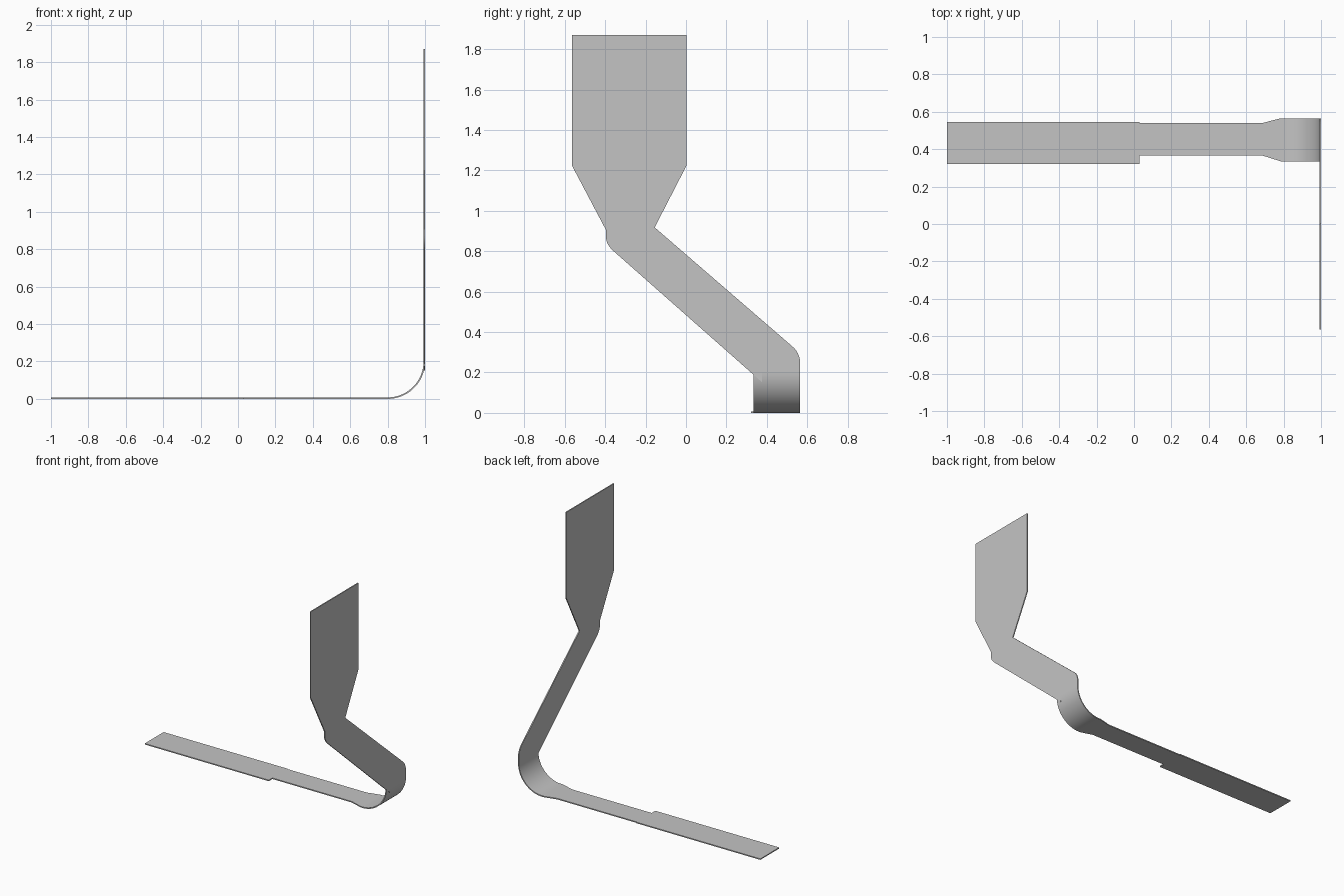
import bpy, bmesh, math
from mathutils import Vector

if "Cube" in bpy.data.objects:
    bpy.data.objects.remove(bpy.data.objects["Cube"])

THICK = 0.008
RADIUS = 0.2
FRONT, BACK = 0.335, 0.565      # edges of the curved section

grey = bpy.data.materials.new("plain grey")
grey.use_nodes = True
colour = (0.55, 0.55, 0.55, 1)
grey.diffuse_color = colour
grey.node_tree.nodes["Principled BSDF"].inputs["Base Color"].default_value = colour


def slab(name, outline, push, smooth=False):
    """Extrude a closed outline into a solid sheet."""
    bm = bmesh.new()
    face = bm.faces.new([bm.verts.new(p) for p in outline])
    new = bmesh.ops.extrude_face_region(bm, geom=[face], use_keep_orig=True)["geom"]
    moved = [v for v in new if isinstance(v, bmesh.types.BMVert)]
    bmesh.ops.translate(bm, verts=moved, vec=Vector(push))
    bmesh.ops.recalc_face_normals(bm, faces=bm.faces)
    mesh = bpy.data.meshes.new(name)
    bm.to_mesh(mesh)
    bm.free()
    mesh.materials.append(grey)
    obj = bpy.data.objects.new(name, mesh)
    bpy.context.collection.objects.link(obj)
    if smooth:
        bpy.ops.object.select_all(action="DESELECT")
        obj.select_set(True)
        bpy.context.view_layer.objects.active = obj
        bpy.ops.object.shade_smooth_by_angle(angle=math.radians(30))
    return obj


def rounded(before, corner, after, steps=6):
    """Points of a soft corner between two edge points."""
    a, c, b = Vector(before), Vector(corner), Vector(after)
    ts = [i / steps for i in range(steps + 1)]
    return [tuple(a * (1 - t) ** 2 + c * 2 * t * (1 - t) + b * t * t) for t in ts]


# Flat strip with a step in its front edge and a flare towards the bend
strip = [(-1, 0.322), (0.03, 0.322), (0.03, 0.365), (0.69, 0.365),
         (0.785, FRONT), (0.8, FRONT), (0.8, BACK), (0.785, BACK),
         (0.69, 0.541), (0.03, 0.541), (0.03, 0.546), (-1, 0.546)]
slab("floor_strip", [(x, y, 0) for x, y in strip], (0, 0, THICK))

# Quarter-round bend joining strip and upright
angles = [math.radians(-90 + 90 * i / 24) for i in range(25)]


def arc(r):
    return [(0.8 + r * math.cos(a), FRONT, RADIUS + r * math.sin(a)) for a in angles]


slab("curved_bend", arc(RADIUS) + arc(RADIUS - THICK)[::-1],
     (0, BACK - FRONT, 0), smooth=True)

# Upright sheet: slanted arm, narrow neck and wide panel
upright = [(-0.565, 1.87), (0.003, 1.87), (0.003, 1.225), (-0.155, 0.918)]
upright += rounded((0.522, 0.333), (0.563, 0.30), (BACK, 0.25))
upright += [(BACK, RADIUS), (0.375, RADIUS), (0.375, 0.153)]
upright += rounded((-0.36, 0.802), (-0.396, 0.835), (-0.396, 0.87))
upright += [(-0.396, 0.905), (-0.565, 1.225)]
slab("upright_panel", [(1 - THICK, y, z) for y, z in upright], (THICK, 0, 0))
